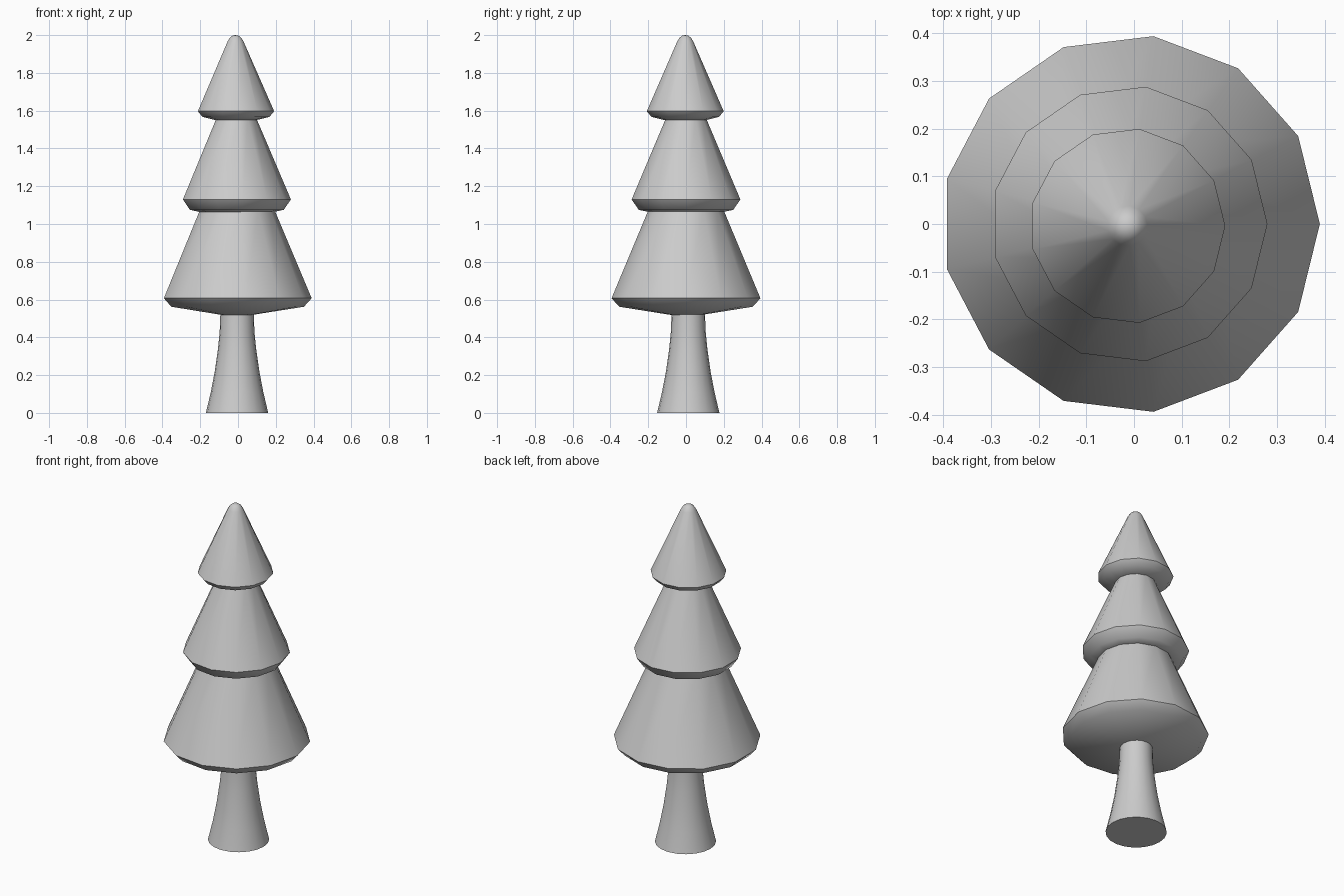
import bpy, bmesh, math

if "Cube" in bpy.data.objects:
    bpy.data.objects.remove(bpy.data.objects["Cube"])


def lathe(name, profile, sides, centre, angle):
    """Spin a list of (radius, height) points round z; radius 0 makes a pole."""
    bm = bmesh.new()
    rings = []
    for r, z in profile:
        n = sides if r > 0 else 1
        rings.append([bm.verts.new((r * math.cos(2 * math.pi * i / sides),
                                    r * math.sin(2 * math.pi * i / sides), z))
                      for i in range(n)])
    for low, high in zip(rings, rings[1:]):
        for i in range(sides):
            j = (i + 1) % sides
            if len(low) == 1:
                bm.faces.new((low[0], high[j], high[i]))
            elif len(high) == 1:
                bm.faces.new((low[i], low[j], high[0]))
            else:
                bm.faces.new((low[i], low[j], high[j], high[i]))
    for ring in (rings[0], rings[-1]):
        if len(ring) > 1:
            bm.faces.new(ring)
    bmesh.ops.recalc_face_normals(bm, faces=bm.faces)
    mesh = bpy.data.meshes.new(name)
    bm.to_mesh(mesh)
    bm.free()
    obj = bpy.data.objects.new(name, mesh)
    bpy.context.collection.objects.link(obj)
    obj.location = (centre[0], centre[1], 0)
    bpy.ops.object.select_all(action='DESELECT')
    obj.select_set(True)
    bpy.context.view_layer.objects.active = obj
    bpy.ops.object.shade_smooth_by_angle(angle=math.radians(angle))


# Flared trunk
lathe("trunk", [(0.165, 0), (0.139, 0.11), (0.118, 0.22), (0.101, 0.34),
                (0.092, 0.43), (0.088, 0.54)], 20, (-0.005, 0.012), 40)

# Three stacked foliage tiers, 13-sided with bevelled rims
lathe("lower_foliage", [(0, 0.51), (0.09, 0.52), (0.356, 0.562),
                        (0.397, 0.607), (0.2, 1.075)], 13, (-0.007, 0), 52)
lathe("middle_foliage", [(0, 1.05), (0.2, 1.064), (0.252, 1.075),
                         (0.29, 1.13), (0.107, 1.56)], 13, (-0.01, 0), 52)
lathe("top_foliage", [(0, 1.54), (0.11, 1.55), (0.18, 1.567),
                      (0.205, 1.597), (0.042, 1.968), (0.03, 1.987),
                      (0.016, 1.997), (0, 2.0)], 13, (-0.0135, -0.004), 52)
